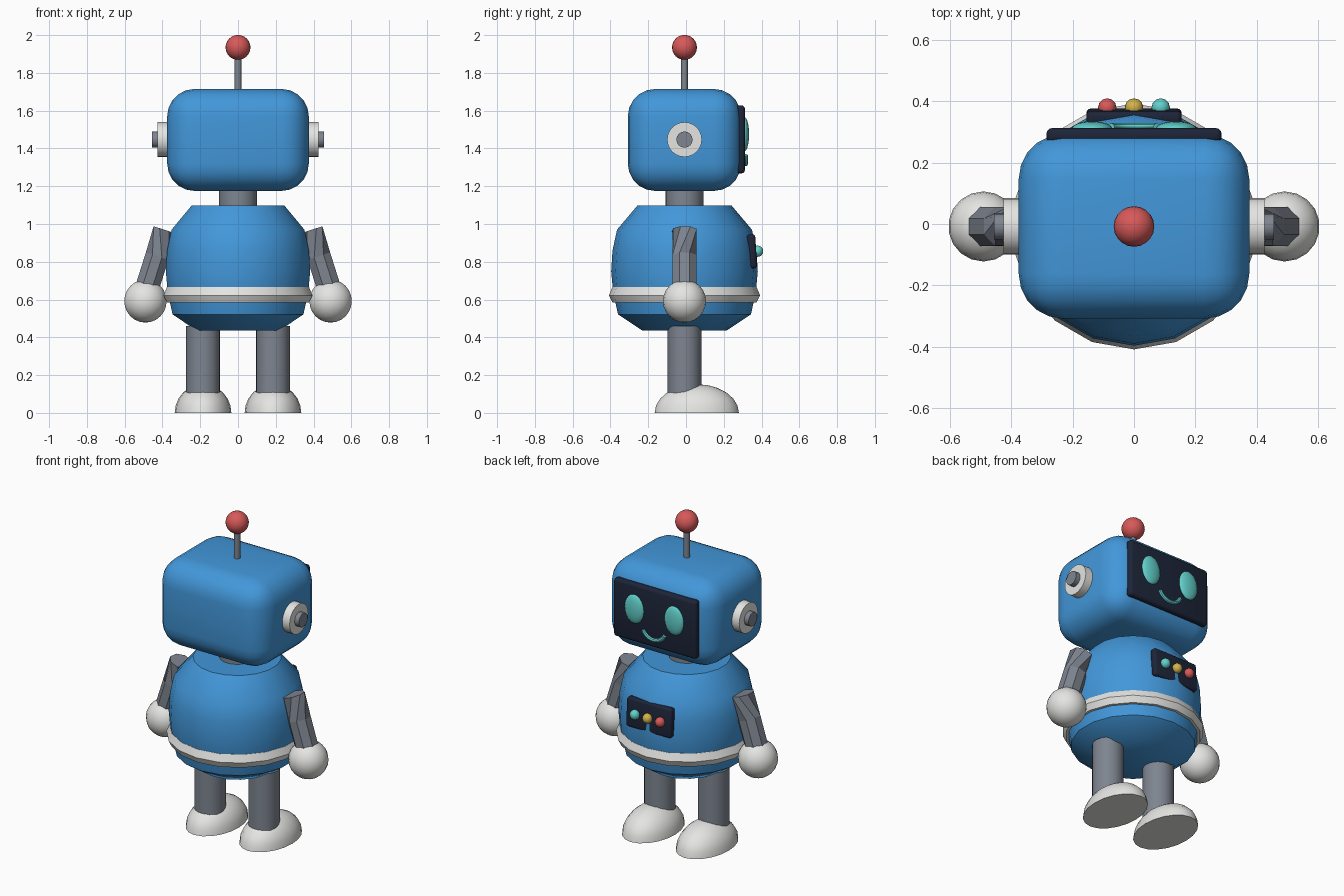
import bpy, bmesh
from math import pi, sin, cos, radians
from mathutils import Matrix, Vector

if "Cube" in bpy.data.objects:
    bpy.data.objects.remove(bpy.data.objects["Cube"], do_unlink=True)

AXIS_Y = -0.008  # depth of the robot's upright axis


def material(name, r, g, b):
    m = bpy.data.materials.new(name)
    m.use_nodes = True
    m.diffuse_color = (r, g, b, 1)
    m.node_tree.nodes["Principled BSDF"].inputs["Base Color"].default_value = (r, g, b, 1)
    return m


BLUE = material("body blue", 0.055, 0.31, 0.70)
WHITE = material("off white", 0.78, 0.78, 0.76)
GREY = material("joint grey", 0.21, 0.235, 0.28)
NAVY = material("screen navy", 0.012, 0.018, 0.04)
CYAN = material("glow cyan", 0.12, 0.63, 0.60)
RED = material("signal red", 0.68, 0.10, 0.10)
YELLOW = material("signal yellow", 0.65, 0.45, 0.07)


def finish(name, bm, mat, smooth=35):
    bmesh.ops.recalc_face_normals(bm, faces=bm.faces)
    mesh = bpy.data.meshes.new(name)
    bm.to_mesh(mesh)
    bm.free()
    mesh.materials.append(mat)
    if smooth:
        mesh.shade_smooth()
        mesh.set_sharp_from_angle(angle=radians(smooth))
    ob = bpy.data.objects.new(name, mesh)
    bpy.context.collection.objects.link(ob)
    return ob


def ball(name, mat, center, size, segs=24, rings=14, flat_base=False):
    bm = bmesh.new()
    bmesh.ops.create_uvsphere(bm, u_segments=segs, v_segments=rings, radius=1)
    if flat_base:
        cut = bmesh.ops.bisect_plane(bm, geom=bm.verts[:] + bm.edges[:] + bm.faces[:],
                                     plane_co=(0, 0, 0), plane_no=(0, 0, 1), clear_inner=True)
        rim = [g for g in cut["geom_cut"] if isinstance(g, bmesh.types.BMEdge)]
        bmesh.ops.contextual_create(bm, geom=rim)
    bm.transform(Matrix.Translation(center) @ Matrix.Diagonal((*size, 1)))
    return finish(name, bm, mat)


def cylinder(name, mat, center, radius, length, along_x=False, segs=24):
    bm = bmesh.new()
    bmesh.ops.create_cone(bm, cap_ends=True, segments=segs, radius1=radius,
                          radius2=radius, depth=length)
    turn = Matrix.Rotation(pi / 2, 4, 'Y') if along_x else Matrix()
    bm.transform(Matrix.Translation(center) @ turn)
    return finish(name, bm, mat)


def rounded_box(name, mat, center, size, radius, segs, tilt=0):
    bm = bmesh.new()
    bmesh.ops.create_cube(bm, size=1)
    bm.transform(Matrix.Diagonal((*size, 1)))
    bmesh.ops.bevel(bm, geom=bm.edges[:], offset=radius, segments=segs,
                    profile=0.5, affect='EDGES')
    bm.transform(Matrix.Translation(center) @ Matrix.Rotation(tilt, 4, 'X'))
    return finish(name, bm, mat)


def bridge(bm, rings, closed=False):
    n = len(rings[0])
    pairs = list(zip(rings, rings[1:])) + ([(rings[-1], rings[0])] if closed else [])
    for a, b in pairs:
        for i in range(n):
            j = (i + 1) % n
            bm.faces.new((a[i], a[j], b[j], b[i]))
    if not closed:
        bm.faces.new(rings[0])
        bm.faces.new(rings[-1])


def lathe(name, mat, profile, closed=False, segs=18):
    bm = bmesh.new()
    angles = [2 * pi * i / segs + pi / 2 for i in range(segs)]
    rings = [[bm.verts.new((r * cos(a), AXIS_Y + r * sin(a), z)) for a in angles]
             for r, z in profile]
    bridge(bm, rings, closed)
    return finish(name, bm, mat)


def twisted_arm(name, side):
    # eight-sided tube whose upper stretch is twisted
    path = [(0.385, 0.968, 50), (0.428, 0.83, 0), (0.488, 0.64, 0)]
    bm = bmesh.new()
    rings = []
    for x, z, twist in path:
        frame = (Matrix.Translation((x, AXIS_Y, z)) @ Matrix.Rotation(radians(-18), 4, 'Y')
                 @ Matrix.Rotation(radians(twist), 4, 'Z'))
        rings.append([bm.verts.new(frame @ Vector((0.068 * cos(a), 0.068 * sin(a), 0)))
                      for a in (pi / 4 * i + pi / 8 for i in range(8))])
    bridge(bm, rings)
    bm.transform(Matrix.Diagonal((side, 1, 1, 1)))
    return finish(name, bm, GREY, smooth=0)


# Torso, belt and neck
lathe("torso", BLUE, [(0.225, 0.437), (0.352, 0.522), (0.378, 0.64), (0.388, 0.75),
                      (0.381, 0.86), (0.357, 0.97), (0.25, 1.097)])
lathe("belt", WHITE, [(0.34, 0.585), (0.382, 0.585), (0.4, 0.622), (0.382, 0.666),
                      (0.34, 0.666)], closed=True)
cylinder("neck", GREY, (0, AXIS_Y, 1.14), 0.1, 0.14)

# Head and antenna
rounded_box("head", BLUE, (0, AXIS_Y, 1.445), (0.75, 0.6, 0.54), 0.145, 5)
cylinder("antenna_rod", GREY, (0, AXIS_Y, 1.79), 0.018, 0.2, segs=12)
ball("antenna_ball", RED, (0, AXIS_Y, 1.935), (0.066,) * 3, 20, 12)

# Face screen with eyes and smile
rounded_box("face_screen", NAVY, (0, 0.288, 1.448), (0.57, 0.048, 0.36), 0.018, 3)
bm = bmesh.new()
smile_rings = []
for k in range(13):
    a = pi * (1.14 + 0.72 * k / 12)
    out = Vector((cos(a), 0, sin(a)))
    mid = Vector((0, 0.316, 1.4)) + out * 0.082
    smile_rings.append([bm.verts.new(mid + out * 0.012 * cos(t) + Vector((0, 0.012 * sin(t), 0)))
                        for t in (pi / 4 * i for i in range(8))])
bridge(bm, smile_rings)
finish("smile", bm, CYAN)

# Chest panel and lights
rounded_box("chest_panel", NAVY, (0, 0.349, 0.855), (0.31, 0.045, 0.18), 0.015, 3, tilt=0.06)
for label, x, mat in (("red", -0.087, RED), ("yellow", 0, YELLOW), ("cyan", 0.087, CYAN)):
    ball(label + "_light", mat, (x, 0.379, 0.856), (0.03,) * 3, 12, 8)

# Paired parts
for label, s in (("left", 1), ("right", -1)):
    ball(label + "_eye", CYAN, (s * 0.137, 0.31, 1.475), (0.066, 0.024, 0.09))
    cylinder(label + "_ear", WHITE, (s * 0.385, AXIS_Y, 1.447), 0.092, 0.08, True)
    cylinder(label + "_ear_knob", GREY, (s * 0.42, AXIS_Y, 1.447), 0.043, 0.07, True, 16)
    twisted_arm(label + "_arm", s)
    ball(label + "_hand", WHITE, (s * 0.49, AXIS_Y, 0.592), (0.114,) * 3, 18, 12)
    cylinder(label + "_leg", GREY, (s * 0.185, AXIS_Y, 0.28), 0.089, 0.36)
    ball(label + "_foot", WHITE, (s * 0.185, 0.057, 0), (0.15, 0.223, 0.152), 20, 12, True)
